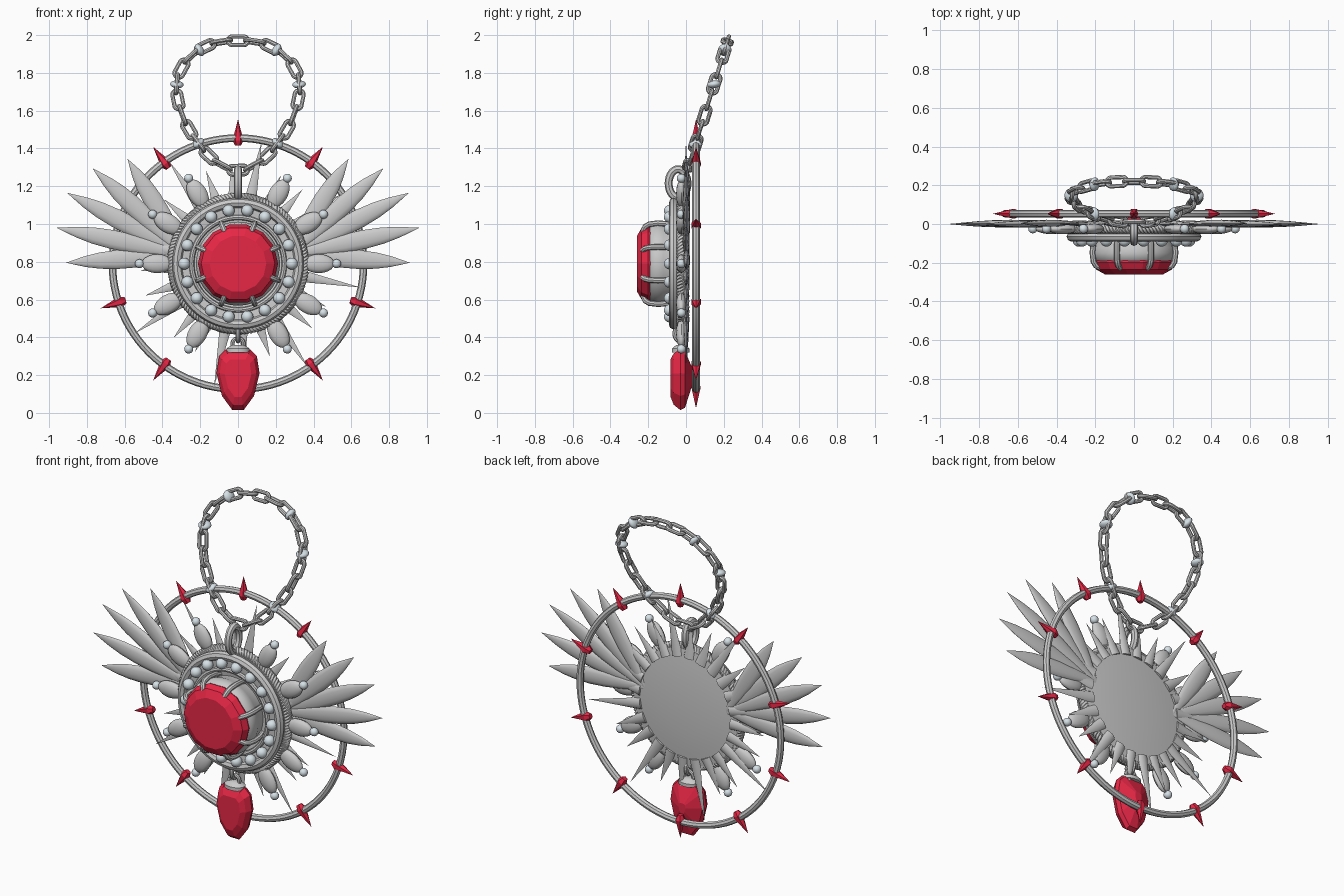
import bpy, bmesh, math
from mathutils import Vector as V

if "Cube" in bpy.data.objects:
    bpy.data.objects.remove(bpy.data.objects["Cube"])

CZ = 0.79                      # height of the medallion centre
Y, Z = V((0, 1, 0)), V((0, 0, 1))
TAU = math.tau


def material(name, rgb):
    m = bpy.data.materials.new(name)
    m.diffuse_color = (*rgb, 1)
    m.use_nodes = True
    m.node_tree.nodes["Principled BSDF"].inputs["Base Color"].default_value = m.diffuse_color
    return m


RED = material("red_gem", (0.8, 0.02, 0.06))
PALE = material("pale_bead", (0.68, 0.76, 0.80))


def finish(ob, smooth, mat):
    bpy.ops.object.select_all(action='DESELECT')
    ob.select_set(True)
    bpy.context.view_layer.objects.active = ob
    if smooth:
        bpy.ops.object.shade_smooth_by_angle(angle=math.radians(40))
    if mat:
        ob.data.materials.append(mat)
    return ob


def loft(name, rings, smooth=True, mat=None):
    """Skin a list of equal-sized point rings and cap both ends."""
    bm = bmesh.new()
    vs = [[bm.verts.new(p) for p in r] for r in rings]
    n = len(vs[0])
    for a, b in zip(vs, vs[1:]):
        for i in range(n):
            j = (i + 1) % n
            bm.faces.new((a[i], a[j], b[j], b[i]))
    bm.faces.new(vs[0][::-1])
    bm.faces.new(vs[-1])
    bmesh.ops.remove_doubles(bm, verts=bm.verts, dist=1e-5)
    bmesh.ops.recalc_face_normals(bm, faces=bm.faces)
    me = bpy.data.meshes.new(name)
    bm.to_mesh(me)
    bm.free()
    ob = bpy.data.objects.new(name, me)
    bpy.context.collection.objects.link(ob)
    return finish(ob, smooth, mat)


def spindle(name, a, b, prof, seg=12, flat=1.0, smooth=True, mat=None):
    """Turned shape along a-b; prof = (fraction, radius); flat squashes it in y."""
    d = b - a
    up = Z if abs(d.normalized().dot(Y)) > 0.9 else Y
    side = d.cross(up).normalized()
    rings = [[a + d * t + side * (w * math.cos(TAU * i / seg)) + up * (w * flat * math.sin(TAU * i / seg))
              for i in range(seg)] for t, w in prof]
    return loft(name, rings, smooth, mat)


def lathe(name, prof, seg=64, smooth=True, mat=None):
    """Turn (y, radius) pairs about the medallion axis."""
    o = V((0, 0, CZ))
    return spindle(name, o, o + Y, prof, seg, 1, smooth, mat)


def tube(name, pts, r, cyclic=True, res=2):
    cu = bpy.data.curves.new(name, 'CURVE')
    cu.dimensions = '3D'
    cu.bevel_depth, cu.bevel_resolution, cu.use_fill_caps = r, res, True
    sp = cu.splines.new('POLY')
    sp.points.add(len(pts) - 1)
    for p, q in zip(sp.points, pts):
        p.co = (*q, 1)
    sp.use_cyclic_u = cyclic
    ob = bpy.data.objects.new(name, cu)
    bpy.context.collection.objects.link(ob)
    finish(ob, False, None)
    bpy.ops.object.convert(target='MESH')
    return finish(bpy.context.object, True, None)


def P(r, deg, y):
    a = math.radians(deg)
    return V((r * math.cos(a), y, CZ + r * math.sin(a)))


def ball(name, c, axis, r, squash=1.0, mat=PALE):
    arc = [math.pi * i / 8 for i in range(9)]
    prof = [(0.5 - 0.5 * math.cos(t), r * math.sin(t)) for t in arc]
    h = axis.normalized() * r * squash
    return spindle(name, c - h, c + h, prof, 14, 1, True, mat)


def ring(name, r, y, minor):
    return tube(name, [P(r, 3.75 * i, y) for i in range(96)], minor)


# Medallion body: domed back, stepped rim, recessed tray
lathe("medallion_body", [(0.02, 0), (0.017, 0.15), (0.009, 0.26), (0, 0.345), (-0.035, 0.35),
                         (-0.065, 0.335), (-0.065, 0.25), (-0.05, 0.2), (-0.05, 0)])
ring("raised_rim", 0.322, -0.065, 0.026)
ring("inner_rim", 0.245, -0.07, 0.014)

# Twisted rope edging
for s in range(3):
    pts = []
    for i in range(480):
        ph = TAU * (i * 44 / 480 + s / 3)
        pts.append(P(0.35 + 0.014 * math.cos(ph), i * 0.75, -0.025 + 0.014 * math.sin(ph)))
    tube("rope_strand", pts, 0.0125, res=1)

# Bead circle
for i in range(18):
    ball("rim_bead", P(0.285, 20 * i, -0.085), Y, 0.032)

# Central setting, faceted stone and prongs
lathe("stone_setting", [(-0.04, 0), (-0.04, 0.2), (-0.09, 0.205), (-0.12, 0.217), (-0.15, 0.222),
                        (-0.18, 0.215), (-0.195, 0.2), (-0.195, 0)])
lathe("centre_stone", [(-0.17, 0), (-0.17, 0.2), (-0.2, 0.212), (-0.235, 0.195), (-0.26, 0.15), (-0.26, 0)],
      14, False, RED)
for i in range(8):
    tube("prong", [P(r, 22.5 + 45 * i, y) for r, y in
                   [(0.215, -0.05), (0.228, -0.1), (0.232, -0.15), (0.226, -0.195), (0.212, -0.216), (0.182, -0.228)]],
         0.015, False)

# Back spikes, every third one long
for i in range(24):
    a = 4 + 15 * i
    tip = 0.66 if i % 3 == 2 else 0.52
    spindle("back_spike", P(0.3, a, 0.0), P(tip, a, 0.0), [(0, 0.036), (1, 0)], 8, 0.5)

# Oval drops tipped with small beads
for a in range(0, 360, 30):
    if a in (90, 270):
        continue
    oval = [(0.5 - 0.5 * math.cos(math.pi * k / 10), 0.05 * math.sin(math.pi * k / 10)) for k in range(11)]
    spindle("oval_drop", P(0.345, a, -0.025), P(0.51, a, -0.025), oval, 14, 0.55)
    ball("drop_tip", P(0.522, a, -0.025), P(1, a, 0) - P(0, a, 0), 0.024)

# Feather wings
leaf = [(0, 0.008), (0.1, 0.022), (0.25, 0.038), (0.42, 0.048), (0.58, 0.05),
        (0.72, 0.043), (0.84, 0.029), (0.93, 0.013), (1, 0)]
tips = [(0.91, 0.795), (0.96, 0.98), (0.905, 1.165), (0.77, 1.295), (0.585, 1.345)]
for side in (-1, 1):
    for k, (x, z) in enumerate(tips):
        y = 0.004 - 0.004 * (k % 2)
        spindle("feather", V((0.27 * side, y, 0.835)), V((x * side, y, z)), leaf, 12, 0.36)

# Halo hoop with red points
ring("halo_hoop", 0.665, 0.053, 0.02)
for i in range(10):
    a = 18 + 36 * i
    spindle("halo_point", P(0.625, a, 0.053), P(0.765, a, 0.053),
            [(0, 0.016), (0.2, 0.029), (1, 0)], 6, 1, False, RED)


def oval_loop(name, c, u, v, a, b, r):
    return tube(name, [c + u * (a * math.cos(TAU * i / 28)) + v * (b * math.sin(TAU * i / 28))
                       for i in range(28)], r)


# Bail on top of the medallion
oval_loop("bail", V((0, -0.042, 1.215)), Y, Z, 0.05, 0.075, 0.021)

# Hanging drop: loops, cap, faceted stone
X = V((1, 0, 0))
oval_loop("drop_loop_upper", V((0, -0.03, 0.42)), Y, Z, 0.03, 0.04, 0.012)
oval_loop("drop_loop_lower", V((0, -0.03, 0.365)), X, Z, 0.03, 0.03, 0.011)
spindle("drop_cap", V((0, -0.028, 0.32)), V((0, -0.028, 0.36)),
        [(0, 0.062), (0.5, 0.062), (0.8, 0.045), (1, 0.03)], 20, 0.75)
half = [(0.065, 0.335), (0.1, 0.3), (0.114, 0.21), (0.085, 0.09), (0.03, 0.015)]
outline = half + [(-x, z) for x, z in half[::-1]]
layers = [(-0.082, 0.62), (-0.065, 0.85), (-0.03, 1.0), (-0.005, 0.93), (0.038, 0.2)]
loft("drop_stone", [[V((x * s, y, 0.2 + (z - 0.2) * s)) for x, z in outline] for y, s in layers], False, RED)

# Chain: tilted teardrop path resampled evenly, alternating links
hp = [(0.1, 1.32), (0.185, 1.395), (0.275, 1.53), (0.322, 1.68), (0.31, 1.8), (0.24, 1.895), (0.13, 1.955)]
ctrl = [(0, 1.285)] + hp + [(0, 1.97)] + [(-x, z) for x, z in hp[::-1]]
ctrl = [V((x, 0.31 * (z - 1.26), z)) for x, z in ctrl]
path, n = [], len(ctrl)
for i in range(n):
    a, b, c, d = (ctrl[(i + k) % n] for k in (-1, 0, 1, 2))
    for s in range(20):
        t = s / 20
        path.append(0.5 * (2 * b + (c - a) * t + (2 * a - 5 * b + 4 * c - d) * t * t
                           + (3 * b - a - 3 * c + d) * t ** 3))
path.append(path[0])
dist = [0]
for a, b in zip(path, path[1:]):
    dist.append(dist[-1] + (b - a).length)


def along(f):
    s = (f % 1) * dist[-1]
    i = max(k for k in range(len(path) - 1) if dist[k] <= s)
    d = path[i + 1] - path[i]
    return path[i] + d * ((s - dist[i]) / d.length), d.normalized()


normal = V((0, 1, -0.31)).normalized()
N = 24
for i in range(N):
    c, t = along(i / N)
    w = t.cross(normal).normalized() if i % 2 == 0 else normal
    pts = []
    for k in range(20):
        ang = TAU * (k + 0.5) / 20
        u = math.cos(ang)
        pts.append(c + t * (0.023 * u + math.copysign(0.029, u)) + w * (0.024 * math.sin(ang)))
    tube("chain_link", pts, 0.0115)
for f in (0.125, 0.29, 0.4):
    for g in (f, 1 - f):
        c, t = along(g)
        ball("chain_bead", c, t, 0.036, 0.6)
